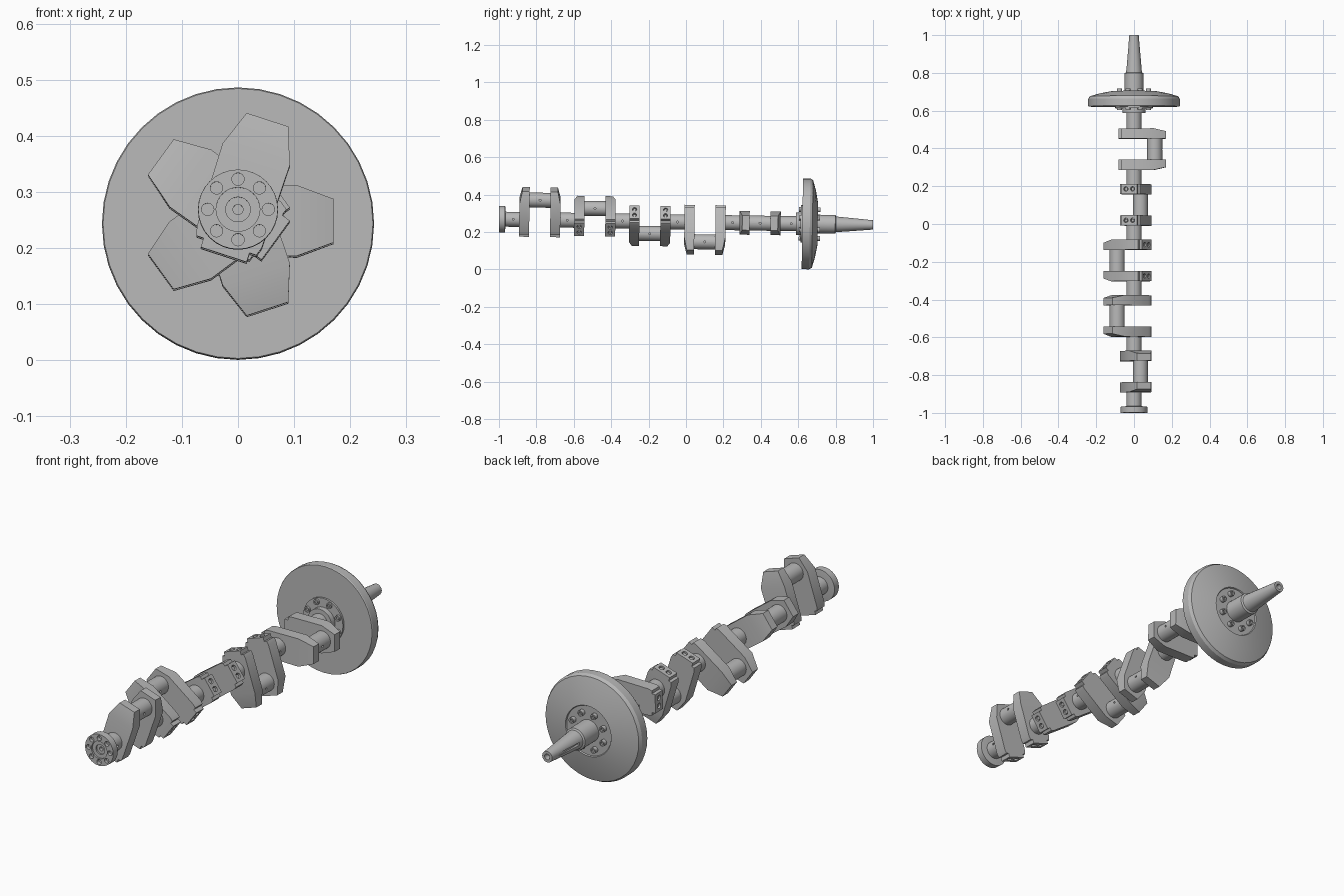
import bpy, bmesh, math
from math import pi, cos, sin
from mathutils import Matrix, Vector

if "Cube" in bpy.data.objects:
    bpy.data.objects.remove(bpy.data.objects["Cube"])

steel = bpy.data.materials.new("grey_steel")
steel.use_nodes = True
GREY = (0.48, 0.48, 0.48, 1)
steel.diffuse_color = GREY
steel.node_tree.nodes["Principled BSDF"].inputs["Base Color"].default_value = GREY

# The whole shaft leans slightly nose-up
LEAN = Matrix.Translation((0, 0, 0.2536)) @ Matrix.Rotation(-0.0155, 4, "X")
PIN_OFFSET, JOURNAL_R = 0.11, 0.04
THROWS = [(-0.782 + 0.2945 * i, math.radians(72 * (i + 1))) for i in range(5)]
OUTER, INNER = 0.11, 0.056


def finish(name, bm, matrix=Matrix()):
    bmesh.ops.remove_doubles(bm, verts=bm.verts, dist=1e-5)
    bmesh.ops.recalc_face_normals(bm, faces=bm.faces)
    bm.transform(LEAN @ matrix)
    mesh = bpy.data.meshes.new(name)
    bm.to_mesh(mesh)
    bm.free()
    mesh.materials.append(steel)
    obj = bpy.data.objects.new(name, mesh)
    bpy.context.collection.objects.link(obj)
    return obj


def smooth(obj):
    bpy.ops.object.select_all(action="DESELECT")
    obj.select_set(True)
    bpy.context.view_layer.objects.active = obj
    bpy.ops.object.shade_smooth_by_angle(angle=math.radians(25))


def lathe(name, profile, matrix=Matrix(), steps=32):
    """Turn (radius, y) points around the y axis."""
    bm = bmesh.new()
    verts = [bm.verts.new((r, y, 0)) for r, y in profile]
    edges = [bm.edges.new(pair) for pair in zip(verts, verts[1:])]
    bmesh.ops.spin(bm, geom=verts + edges, axis=(0, 1, 0), cent=(0, 0, 0),
                   angle=2 * pi, steps=steps, use_merge=True)
    return finish(name, bm, matrix)


def rod(name, r, y0, y1, x=0, z=0):
    return lathe(name, [(0, y0), (r, y0), (r, y1), (0, y1)],
                 Matrix.Translation((x, 0, z)))


def cylinder(bm, r, depth, centre, axis):
    turn = Vector(axis).to_track_quat("Z", "Y").to_matrix().to_4x4()
    bmesh.ops.create_cone(bm, cap_ends=True, segments=16, radius1=r, radius2=r,
                          depth=depth, matrix=Matrix.Translation(centre) @ turn)


def cut(obj, cutter_bm, matrix=Matrix()):
    """Subtract the cutter and bake the result."""
    cutter = finish("cutter", cutter_bm, matrix)
    cutter.hide_render = True
    mod = obj.modifiers.new("cut", "BOOLEAN")
    mod.object, mod.operation, mod.solver = cutter, "DIFFERENCE", "EXACT"
    graph = bpy.context.evaluated_depsgraph_get()
    mesh = bpy.data.meshes.new_from_object(obj.evaluated_get(graph))
    obj.modifiers.clear()
    obj.data = mesh
    bpy.data.objects.remove(cutter)


def ring(radius, count=8, start=0.0):
    for i in range(count):
        a = start + 2 * pi * i / count
        yield radius * cos(a), radius * sin(a)


# Front flange with a stepped centre bore and bolt holes
flange = lathe("front_flange", [
    (0, -0.97), (0.009, -0.97), (0.009, -0.985), (0.022, -0.985), (0.022, -0.992),
    (0.039, -0.992), (0.039, -1), (0.071, -1), (0.0715, -0.968), (0.045, -0.965),
    (0, -0.965)])
holes = bmesh.new()
for x, z in ring(0.054, start=pi / 2):
    cylinder(holes, 0.011, 0.03, (x, -1, z), (0, 1, 0))
cut(flange, holes)
smooth(flange)

# Main journals, each with an oil hole
spans = [-0.966] + [y + s * (OUTER - 0.01) for y, _ in THROWS for s in (-1, 1)] + [0.63]
for i in range(0, len(spans), 2):
    y0, y1 = spans[i], spans[i + 1]
    journal = rod(f"main_journal_{i // 2 + 1}", JOURNAL_R, y0, y1)
    oil = bmesh.new()
    cylinder(oil, 0.005, 0.03, (JOURNAL_R, (y0 + y1) / 2, 0), (1, 0, 0))
    cut(journal, oil)
    smooth(journal)

# Web outline: u runs towards the crank pin, v across
HALF = [(0.17, 0.039), (0.105, 0.063), (-0.05, 0.061), (-0.066, 0.056),
        (-0.066, 0.043), (-0.083, 0.043)]
OUTLINE = HALF + [(u, -v) for u, v in reversed(HALF)]


def crank_web(name, centre, angle, side):
    turn = Matrix.Translation((0, centre, 0)) @ Matrix.Rotation(-angle, 4, "Y")
    bm = bmesh.new()
    face = bm.faces.new([bm.verts.new((u, side * INNER, v)) for u, v in OUTLINE])
    geom = bmesh.ops.extrude_face_region(bm, geom=[face])["geom"]
    new = [g for g in geom if isinstance(g, bmesh.types.BMVert)]
    bmesh.ops.translate(bm, verts=new, vec=(0, side * (OUTER - INNER), 0))
    # Slope the outer side of the pin end
    bmesh.ops.bisect_plane(bm, geom=bm.verts[:] + bm.edges[:] + bm.faces[:],
                           plane_co=(0.105, 0, 0), plane_no=(1, 0, 0), dist=1e-4)
    for v in bm.verts:
        if v.co.x > 0.16 and abs(v.co.y) > INNER + 0.01:
            v.co.y -= side * 0.015
    web = finish(name, bm, turn)
    # Counterweight bolt holes
    bores = bmesh.new()
    for v in (-0.0185, 0.0185):
        cylinder(bores, 0.012, 0.03, (-0.083, side * (OUTER + INNER) / 2, v), (1, 0, 0))
    cut(web, bores, turn)
    for v in (-0.0185, 0.0185):
        bolt = bmesh.new()
        cylinder(bolt, 0.008, 0.014, (-0.071, side * (OUTER + INNER) / 2, v), (1, 0, 0))
        smooth(finish(name + "_bolt", bolt, turn))
    smooth(web)


# Five throws, a fifth of a turn apart
for i, (y, angle) in enumerate(THROWS, 1):
    px, pz = PIN_OFFSET * cos(angle), PIN_OFFSET * sin(angle)
    pin = rod(f"crank_pin_{i}", JOURNAL_R, y - INNER - 0.01, y + INNER + 0.01, px, pz)
    oil = bmesh.new()
    cylinder(oil, 0.005, 0.03, (px + JOURNAL_R, y, pz), (1, 0, 0))
    cut(pin, oil)
    smooth(pin)
    crank_web(f"front_web_{i}", y, angle, -1)
    crank_web(f"rear_web_{i}", y, angle, 1)

# Flywheel with domed back
smooth(lathe("flywheel", [
    (0, 0.622), (0.2405, 0.622), (0.2425, 0.626), (0.2425, 0.662), (0.235, 0.676),
    (0.18, 0.692), (0.115, 0.704), (0.112, 0.699), (0, 0.699)], steps=40))
smooth(rod("flywheel_front_plate", 0.1, 0.613, 0.63))
smooth(rod("flywheel_front_collar", 0.06, 0.588, 0.615))

# Flywheel bolts on both sides, with a socket in each head
for x, z in ring(0.083, start=pi / 8):
    smooth(lathe("flywheel_bolt", [
        (0, 0.61), (0.007, 0.61), (0.007, 0.604), (0.013, 0.604), (0.013, 0.717),
        (0.007, 0.717), (0.007, 0.709), (0, 0.709)],
        Matrix.Translation((x, 0, z)), steps=16))

# Rear shaft: hub, taper, centre bore and keyway
tail = lathe("rear_taper", [
    (0, 0.69), (0.05, 0.69), (0.05, 0.798), (0.042, 0.802), (0.025, 1),
    (0.013, 1), (0.011, 0.975), (0, 0.975)])
key = bmesh.new()
bmesh.ops.create_cube(key, size=1, matrix=Matrix.Translation((-0.037, 0.89, 0))
                      @ Matrix.Diagonal((0.02, 0.13, 0.012, 1)))
cut(tail, key)
smooth(tail)
